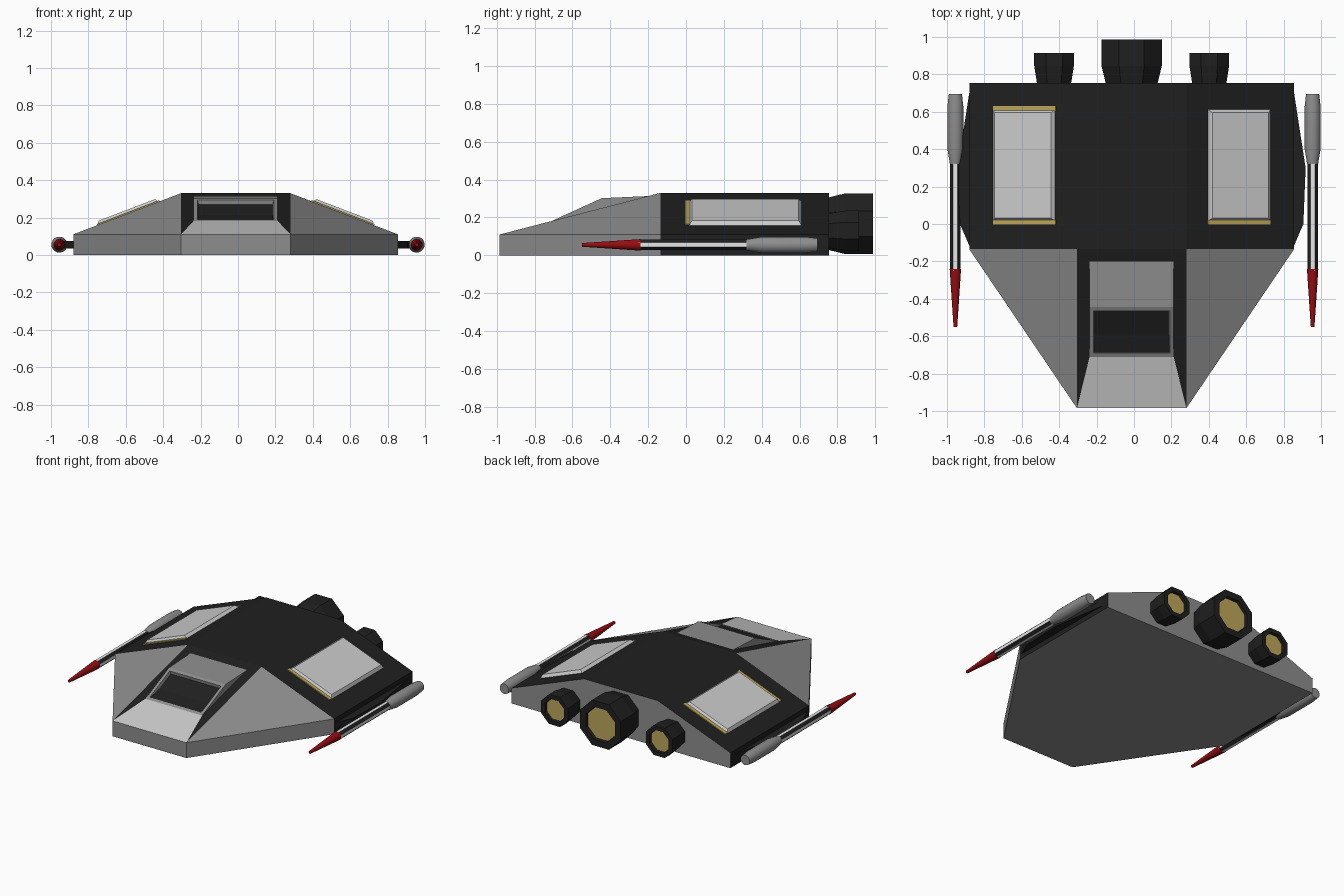
import bpy, bmesh, math
from mathutils import Vector

cube = bpy.data.objects.get("Cube")
if cube:
    bpy.data.objects.remove(cube, do_unlink=True)


def material(name, r, g, b):
    m = bpy.data.materials.new(name)
    m.use_nodes = True
    m.diffuse_color = (r, g, b, 1)
    m.node_tree.nodes["Principled BSDF"].inputs["Base Color"].default_value = (r, g, b, 1)
    return m


BLACK = material("black_paint", .014, .014, .014)
GREY = material("mid_grey", .27, .27, .27)
LIGHT = material("light_grey", .6, .6, .6)
WHITE = material("white", .8, .8, .8)
GOLD = material("gold", .5, .38, .1)
RED = material("dark_red", .3, .004, .006)

CX = -.0125   # hull centre line
MID = .2925   # half width of the ridge and nose
WING = .868   # half width of the hull
SIDE, TOP = .11, .33
NOSE, SHOULDER, TAIL = -.985, -.135, .755


def finish(name, bm, mats, smooth=False):
    mesh = bpy.data.meshes.new(name)
    bm.to_mesh(mesh)
    bm.free()
    for m in mats:
        mesh.materials.append(m)
    ob = bpy.data.objects.new(name, mesh)
    bpy.context.collection.objects.link(ob)
    if smooth:
        bpy.ops.object.select_all(action='DESELECT')
        ob.select_set(True)
        bpy.context.view_layer.objects.active = ob
        bpy.ops.object.shade_smooth_by_angle(angle=math.radians(35))
    return ob


def mirrored_mesh(points, middle, sided):
    """Points are given for one side; middle faces join both sides, sided faces are copied."""
    bm = bmesh.new()
    v = {(k, s): bm.verts.new((CX + s * p[0], p[1], p[2]))
         for k, p in points.items() for s in (1, -1)}
    for names, idx in middle:
        loop = [v[n, 1] for n in names] + [v[n, -1] for n in reversed(names)]
        bm.faces.new(loop).material_index = idx
    for names, idx in sided:
        for s in (1, -1):
            bm.faces.new([v[n, s] for n in names]).material_index = idx
    bmesh.ops.recalc_face_normals(bm, faces=bm.faces)
    return bm


# Hull: black rear body and ridge, grey nose flanks, light nose panel
slope = (TOP - SIDE) / (SHOULDER - NOSE)
canopy_front = (.225, -.71, SIDE + slope * (-.71 - NOSE))
canopy_back = (.225, -.2, SIDE + slope * (-.2 - NOSE))
hull = {
    "nose_low": (MID, NOSE, 0), "nose_top": (MID, NOSE, SIDE),
    "wing_low": (WING, SHOULDER, 0), "wing_top": (WING, SHOULDER, SIDE),
    "tail_low": (WING, TAIL, 0), "tail_top": (WING, TAIL, SIDE),
    "ridge": (MID, SHOULDER, TOP), "ridge_end": (MID, TAIL, TOP),
    "panel": canopy_front, "deck": canopy_back,
}
finish("hull", mirrored_mesh(
    hull,
    [(("nose_low", "nose_top"), 1), (("nose_top", "panel"), 2),
     (("panel", "deck"), 0), (("deck", "ridge"), 0), (("ridge", "ridge_end"), 0),
     (("ridge_end", "tail_top", "tail_low"), 1),
     (("nose_low", "wing_low", "tail_low"), 1)],
    [(("nose_low", "wing_low", "wing_top", "nose_top"), 1),
     (("nose_top", "wing_top", "ridge"), 1),
     (("nose_top", "ridge", "deck", "panel"), 0),
     (("wing_low", "tail_low", "tail_top", "wing_top"), 0),
     (("wing_top", "tail_top", "ridge_end", "ridge"), 0)]),
    [BLACK, GREY, LIGHT])

# Canopy with a sunken windshield
bm = mirrored_mesh(
    {"front": canopy_front, "back": canopy_back, "brow": (.225, -.445, .302)},
    [(("front", "brow"), 0), (("brow", "back"), 0), (("front", "back"), 0)],
    [(("front", "brow", "back"), 0)])
shield = min((f for f in bm.faces if len(f.verts) == 4 and f.normal.z > 0),
             key=lambda f: f.normal.z)
bmesh.ops.inset_individual(bm, faces=[shield], thickness=.03)
bmesh.ops.inset_individual(bm, faces=[shield], thickness=.008, depth=-.022)
shield.material_index = 1
finish("canopy", bm, [GREY, BLACK])


# Plates lying on the sloping wings
def wing_slab(name, s, x0, x1, y0, y1, height, bevel, mat):
    fall = (TOP - SIDE) / (WING - MID)
    normal = Vector((s * fall, 0, 1)).normalized()
    bm = bmesh.new()
    rings = []
    for inset, lift in ((0, -.005), (bevel, height)):
        ring = []
        for x, y in ((x0 + inset, y0 + inset), (x1 - inset, y0 + inset),
                     (x1 - inset, y1 - inset), (x0 + inset, y1 - inset)):
            p = Vector((CX + s * x, y, TOP - fall * (x - MID)))
            ring.append(bm.verts.new(p + normal * lift))
        rings.append(ring)
        bm.faces.new(ring)
    low, high = rings
    for i in range(4):
        j = (i + 1) % 4
        bm.faces.new((low[i], low[j], high[j], high[i]))
    bmesh.ops.recalc_face_normals(bm, faces=bm.faces)
    finish(name, bm, [mat])


for s, side in ((1, "left"), (-1, "right")):
    wing_slab(side + "_wing_plate", s, .405, .745, .012, .615, .02, .02, LIGHT)
    wing_slab(side + "_front_trim", s, .405, .74, -.004, .022, .006, 0, GOLD)
wing_slab("right_rear_trim", -1, .405, .74, .605, .632, .006, 0, GOLD)


# Turned parts along y; mats holds one entry per band, then one for the end cap
def lathe(name, x, z, profile, sides, mats, bands, stripes=False, smooth=False):
    bm = bmesh.new()
    rings = []
    for y, r in profile:
        angles = [2 * math.pi * (k + .5) / sides for k in range(sides)]
        rings.append([bm.verts.new((x + r * math.cos(a), y, z + r * math.sin(a)))
                      for a in angles])
    for i, (a, b) in enumerate(zip(rings, rings[1:])):
        for k in range(sides):
            j = (k + 1) % sides
            f = bm.faces.new((a[k], a[j], b[j], b[k]))
            f.material_index = k % 2 if stripes else bands[i]
    bm.faces.new(rings[0]).material_index = bands[0]
    bm.faces.new(rings[-1]).material_index = bands[-1]
    bmesh.ops.recalc_face_normals(bm, faces=bm.faces)
    finish(name, bm, mats, smooth)


# Octagonal engines with gold exhaust discs
def engine(name, x, z, r, end):
    R = r / math.cos(math.pi / 8)
    profile = [(TAIL - .01, R * .85), (TAIL + .09, R), (end, R),
               (end, R * .72), (end - .02, R * .7)]
    lathe(name, x, z, profile, 8, [BLACK, GOLD], [0, 0, 0, 0, 1])


engine("centre_engine", CX, .167, .161, .987)
for s, side in ((1, "left"), (-1, "right")):
    engine(side + "_engine", CX + s * .415, .13, .106, .915)

    # Missile: grey casing, striped body, red nose cone
    x, z = s * .955, .055
    lathe(side + "_missile_casing", x, z,
          [(.32, .03), (.4, .043), (.63, .043), (.695, .036)],
          16, [GREY], [0, 0, 0, 0], smooth=True)
    lathe(side + "_missile_body", x, z, [(-.25, .03), (.33, .03)],
          8, [BLACK, WHITE], [0, 0], stripes=True)
    lathe(side + "_missile_nose", x, z, [(-.55, .01), (-.24, .031)],
          16, [RED], [0, 0], smooth=True)

    # Pylon fin holding the missile
    bm = bmesh.new()
    outline = [(.86, SHOULDER), (.918, 0), (.93, .3), (.86, TAIL)]
    low = bm.faces.new([bm.verts.new((CX + s * px, py, .035)) for px, py in outline])
    out = bmesh.ops.extrude_face_region(bm, geom=[low])["geom"]
    bmesh.ops.translate(bm, vec=(0, 0, .04),
                        verts=[g for g in out if isinstance(g, bmesh.types.BMVert)])
    bmesh.ops.recalc_face_normals(bm, faces=bm.faces)
    finish(side + "_pylon", bm, [BLACK])
